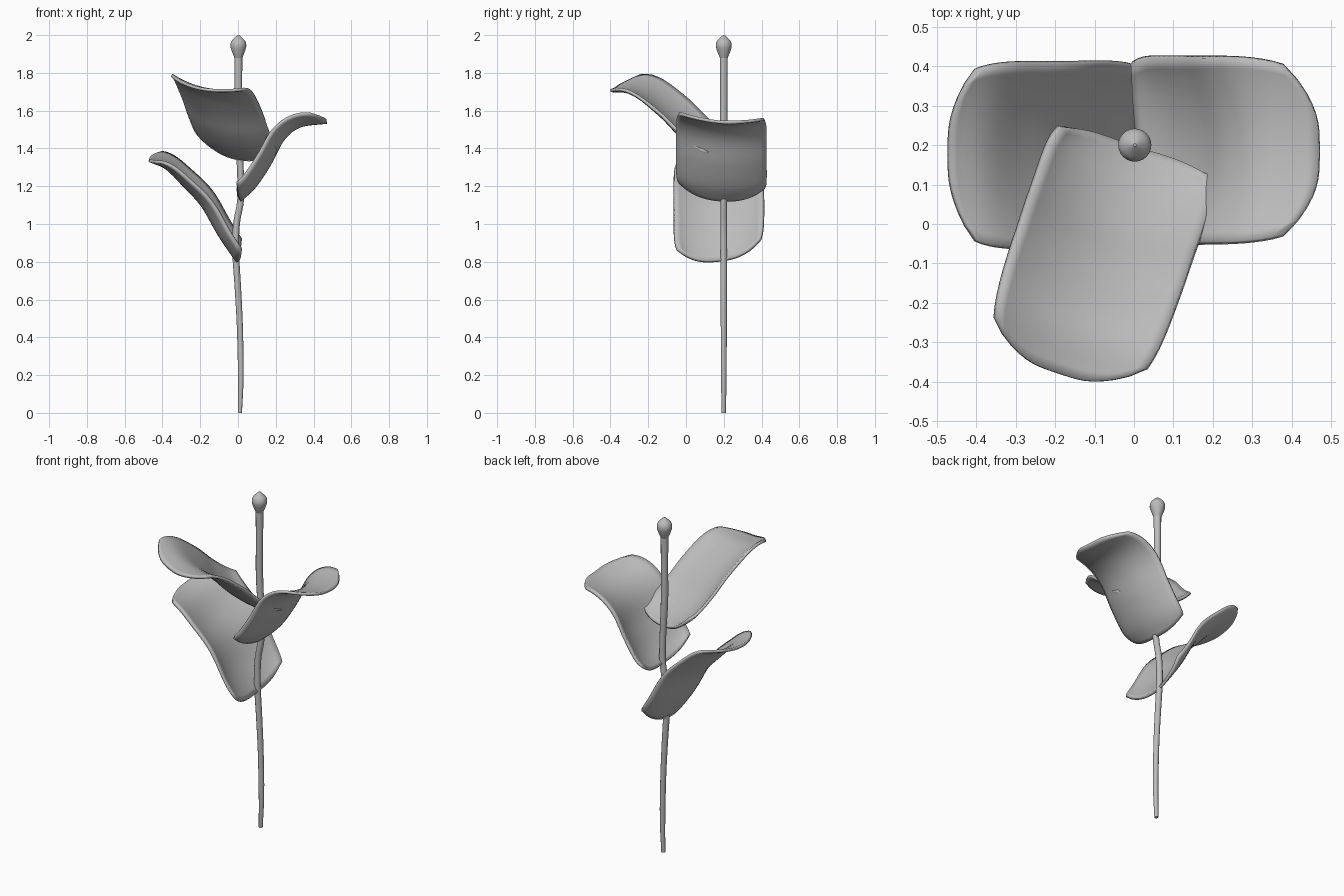
import bpy
import bmesh
import math
from mathutils import Vector

cube = bpy.data.objects.get("Cube")
if cube:
    bpy.data.objects.remove(cube, do_unlink=True)

GREY = (0.5, 0.5, 0.5, 1)
grey = bpy.data.materials.new("plain grey")
grey.use_nodes = True
grey.diffuse_color = GREY
grey.node_tree.nodes["Principled BSDF"].inputs["Base Color"].default_value = GREY

STEM_Y = 0.2


def spline(points, t):
    """Catmull-Rom point at t in 0..1 along a list of control points."""
    pts = [Vector(p) for p in points]
    pts = [2 * pts[0] - pts[1]] + pts + [2 * pts[-1] - pts[-2]]
    spans = len(pts) - 3
    i = min(int(t * spans), spans - 1)
    f = t * spans - i
    a, b, c, d = pts[i:i + 4]
    return 0.5 * (2 * b + (c - a) * f + (2 * a - 5 * b + 4 * c - d) * f ** 2
                  + (3 * b - a - 3 * c + d) * f ** 3)


def add_object(name, bm, angle):
    bmesh.ops.recalc_face_normals(bm, faces=bm.faces)
    mesh = bpy.data.meshes.new(name)
    bm.to_mesh(mesh)
    bm.free()
    mesh.materials.append(grey)
    obj = bpy.data.objects.new(name, mesh)
    bpy.context.collection.objects.link(obj)
    bpy.ops.object.select_all(action="DESELECT")
    obj.select_set(True)
    bpy.context.view_layer.objects.active = obj
    bpy.ops.object.shade_smooth_by_angle(angle=math.radians(angle))
    return obj


def skin(bm, rows, closed=False):
    """Join rows of vertices with quads."""
    for low, high in zip(rows, rows[1:]):
        n = len(low)
        for j in range(n if closed else n - 1):
            k = (j + 1) % n
            bm.faces.new((low[j], low[k], high[k], high[j]))


def tube(name, profile, steps, sides):
    """Round upright body through (x, z, radius) control points."""
    bm = bmesh.new()
    rows = []
    for i in range(steps + 1):
        x, z, r = spline(profile, i / steps)
        ring = []
        for k in range(sides):
            a = math.tau * k / sides
            ring.append(bm.verts.new((x + r * math.cos(a), STEM_Y + r * math.sin(a), z)))
        rows.append(ring)
    skin(bm, rows, closed=True)
    bm.faces.new(rows[0])
    bm.faces.new(rows[-1])
    return add_object(name, bm, 40)


def leaf(name, spine, heading, roll, origin_y, half_width=0.236, cup=0.07):
    """Cupped leaf following a (distance, height) spine away from the stem."""
    along = Vector((math.cos(heading), math.sin(heading), 0))
    side = Vector((-along.y, along.x, roll))
    bm = bmesh.new()
    rows = []
    length, width = 24, 18
    for i in range(length + 1):
        row = []
        for j in range(width + 1):
            u = 2 * j / width - 1
            # Pull the ends in near the sides and narrow them to round the corners
            inset = u ** 4
            t = 0.07 * inset + (1 - 0.19 * inset) * i / length
            end = abs(2 * t - 1)
            taper = 0.2 * end ** 7 if t < 0.5 else 0.33 * end ** 5
            r, z = spline(spine, t)
            step = spline(spine, min(t + 0.02, 1)) - spline(spine, max(t - 0.02, 0))
            tangent = along * step.x + Vector((0, 0, step.y))
            normal = tangent.cross(side).normalized()
            # Raised sides, deepest halfway, with a turned-up rim at the base
            depth = cup * (0.7 - 0.35 * t + 0.4 * math.sin(math.pi * t))
            lift = depth * u * u + 0.02 * u ** 8 * (1 - t) ** 4
            p = along * r + Vector((0, origin_y, z)) + normal * lift
            p += side * u * half_width * (1 - taper)
            row.append(bm.verts.new(p))
        rows.append(row)
    skin(bm, rows)
    obj = add_object(name, bm, 60)
    solid = obj.modifiers.new("thickness", "SOLIDIFY")
    solid.thickness = 0.016
    solid.offset = 0
    return obj


# Stem with a slight bend, and its rounded, pointed bud
tube("stem", [(0.01, 0, 0.011), (0.015, 0.2, 0.015), (0.01, 0.45, 0.016),
              (0, 0.65, 0.017), (-0.012, 0.85, 0.018), (-0.008, 1, 0.018),
              (0.014, 1.13, 0.018), (0.012, 1.3, 0.018), (0.002, 1.5, 0.02),
              (0.002, 1.7, 0.02), (0.002, 1.9, 0.021)], 40, 12)
tube("bud", [(0.002, 1.88, 0.021), (0.002, 1.91, 0.033), (0.002, 1.942, 0.042),
             (0.002, 1.967, 0.037), (0.002, 1.986, 0.02), (0.002, 2, 0.004)], 20, 24)

# Three leaves climbing the stem
leaf("lower_right_leaf",
     [(0.005, 0.805), (0.1, 0.945), (0.19, 1.1), (0.29, 1.21), (0.38, 1.3), (0.47, 1.34)],
     math.pi, -0.12, 0.178)
leaf("middle_left_leaf",
     [(0.01, 1.125), (0.09, 1.2), (0.17, 1.32), (0.24, 1.45), (0.33, 1.52), (0.47, 1.54)],
     0, -0.07, 0.185)
leaf("upper_front_leaf",
     [(0, 1.345), (0.1, 1.39), (0.21, 1.475), (0.32, 1.585), (0.47, 1.7), (0.605, 1.715)],
     math.radians(-108.5), -0.18, 0.195, 0.222)
